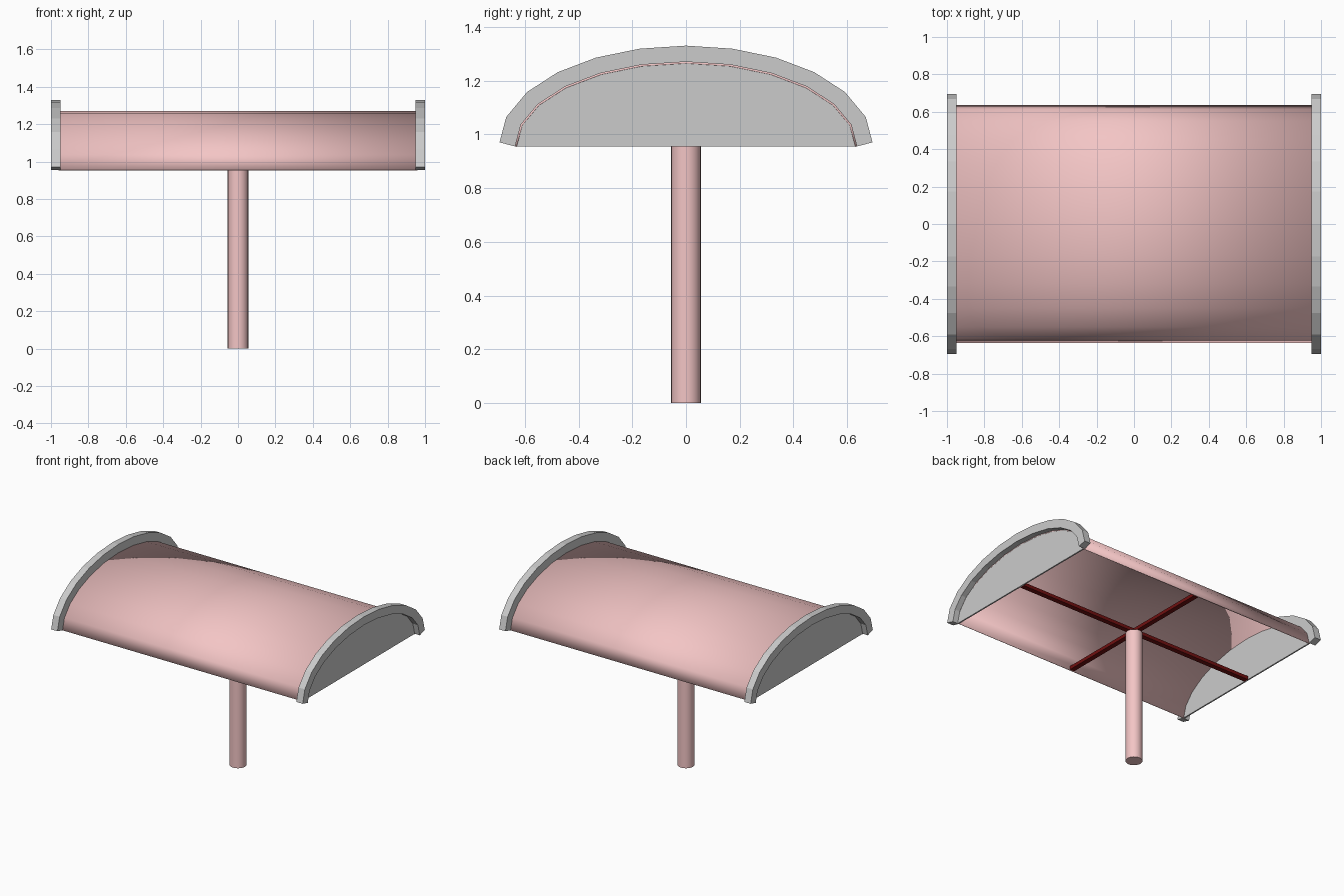
import bpy, bmesh, math
from mathutils import Vector

if "Cube" in bpy.data.objects:
    bpy.data.objects.remove(bpy.data.objects["Cube"])

BASE, RY, RZ, N = 0.955, 0.636, 0.315, 12


def material(name, color):
    m = bpy.data.materials.new(name)
    m.diffuse_color = color
    m.use_nodes = True
    m.node_tree.nodes["Principled BSDF"].inputs["Base Color"].default_value = m.diffuse_color
    return m


pink = material("pink", (0.9, 0.56, 0.56, 1))
red = material("dark_red", (0.16, 0.005, 0.005, 1))


def add(name, verts, faces, mat=None, smooth=False):
    me = bpy.data.meshes.new(name)
    me.from_pydata(verts, [], faces)
    bm = bmesh.new()
    bm.from_mesh(me)
    bmesh.ops.recalc_face_normals(bm, faces=bm.faces)
    bm.to_mesh(me)
    bm.free()
    ob = bpy.data.objects.new(name, me)
    bpy.context.collection.objects.link(ob)
    if mat:
        me.materials.append(mat)
    for p in me.polygons:
        p.use_smooth = smooth
    return ob


def box(name, center, size, mat=None):
    v = [tuple(center[i] + s[i] * size[i] / 2 for i in range(3))
         for s in [(x, y, z) for x in (-1, 1) for y in (-1, 1) for z in (-1, 1)]]
    f = [(0, 1, 3, 2), (4, 6, 7, 5), (0, 4, 5, 1), (2, 3, 7, 6), (0, 2, 6, 4), (1, 5, 7, 3)]
    return add(name, v, f, mat)


# half-ellipse section and its offset for the end rims
inner = [Vector((RY * math.cos(math.pi * k / N), BASE + RZ * math.sin(math.pi * k / N)))
         for k in range(N + 1)]


def offset(pts, d):
    norms = []
    for a, b in zip(pts, pts[1:]):
        t = (b - a).normalized()
        norms.append(Vector((t.y, -t.x)))
    out = []
    for i, p in enumerate(pts):
        a, b = norms[max(i - 1, 0)], norms[min(i, len(norms) - 1)]
        m = (a + b).normalized()
        out.append(p + m * d / m.dot(a))
    return out


outer = offset(inner, 0.06)


def at(pts, x):
    return [(x, p.x, p.y) for p in pts]


# curved roof, a thin shell
n = N + 1
roof = add("roof", at(inner, -0.96) + at(inner, 0.96),
           [(k, k + 1, n + k + 1, n + k) for k in range(N)], pink, True)
sol = roof.modifiers.new("thickness", "SOLIDIFY")
sol.thickness, sol.offset = 0.006, -1

# end caps: raised rim with a recessed panel
for side, s in (("left", -1), ("right", 1)):
    v = at(inner, 0.95 * s) + at(outer, 0.95 * s) + at(outer, s) + at(inner, s)
    f = []
    for k in range(N):
        for r in range(4):
            a, b = r * n, ((r + 1) % 4) * n
            f.append((a + k, a + k + 1, b + k + 1, b + k))
    f += [(0, n, 2 * n, 3 * n), (N, n + N, 2 * n + N, 3 * n + N)]
    add(side + "_rim", v, f)
    v = at(inner, 0.95 * s) + at(inner, 0.96 * s)
    f = [tuple(range(n)), tuple(range(n, 2 * n))]
    f += [(k, (k + 1) % n, n + (k + 1) % n, n + k) for k in range(n)]
    add(side + "_panel", v, f)

# cross braces under the roof
box("long_brace", (0, 0, BASE + 0.0125), (1.9, 0.035, 0.025), red)
box("cross_brace", (0, 0, BASE + 0.0125), (0.035, 2 * RY - 0.02, 0.025), red)

# pole
bpy.ops.mesh.primitive_cylinder_add(vertices=24, radius=0.055, depth=BASE, location=(0, 0, BASE / 2))
pole = bpy.context.object
pole.name = "pole"
pole.data.materials.append(pink)
bpy.ops.object.shade_smooth_by_angle(angle=math.radians(40))
